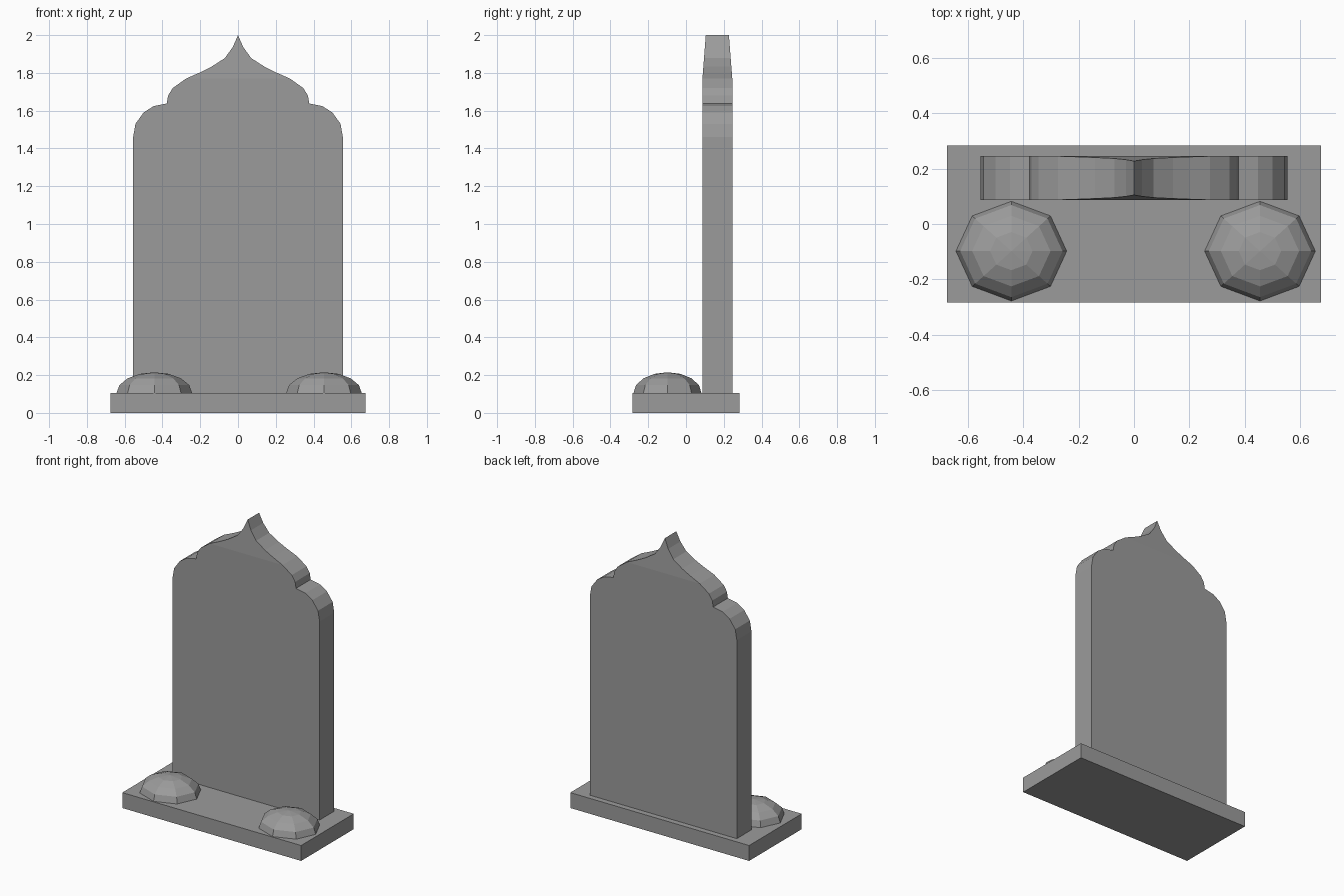
import bpy
import bmesh
from math import sin, cos, pi

cube = bpy.data.objects.get("Cube")
if cube:
    bpy.data.objects.remove(cube, do_unlink=True)

# Single stone colour
stone = bpy.data.materials.new("grey stone")
stone.use_nodes = True
grey = (0.33, 0.33, 0.33, 1)
stone.diffuse_color = grey
stone.node_tree.nodes["Principled BSDF"].inputs["Base Color"].default_value = grey


def make_object(name, bm):
    bmesh.ops.recalc_face_normals(bm, faces=bm.faces)
    mesh = bpy.data.meshes.new(name)
    bm.to_mesh(mesh)
    bm.free()
    mesh.materials.append(stone)
    obj = bpy.data.objects.new(name, mesh)
    bpy.context.collection.objects.link(obj)
    return obj


BASE_TOP = 0.105

# Base plinth
bm = bmesh.new()
bmesh.ops.create_cube(bm, size=1)
for v in bm.verts:
    v.co.x *= 1.35
    v.co.y *= 0.567
    v.co.z = (v.co.z + 0.5) * BASE_TOP
make_object("base", bm)

# Upright slab: half outline from foot to tip, mirrored and extruded
FRONT, BACK, SHOULDER, TIP = 0.087, 0.245, 1.77, 2.0
half = [(0.555, BASE_TOP), (0.555, 1.46), (0.543, 1.53), (0.5, 1.59),
        (0.447, 1.624), (0.377, 1.638), (0.37, 1.68), (0.345, 1.72),
        (0.275, SHOULDER), (0.2, 1.803), (0.14, 1.833), (0.07, 1.878),
        (0.028, 1.936)]
outline = half + [(0, TIP)] + [(-x, z) for x, z in reversed(half)]
bm = bmesh.new()
face = bm.faces.new([bm.verts.new((x, FRONT, z)) for x, z in outline])
new = bmesh.ops.extrude_face_region(bm, geom=[face])["geom"]
for v in new:
    if isinstance(v, bmesh.types.BMVert):
        v.co.y = BACK
# Crease across the shoulders, thinning evenly towards the tip
bmesh.ops.bisect_plane(bm, geom=bm.verts[:] + bm.edges[:] + bm.faces[:],
                       plane_co=(0, 0, SHOULDER), plane_no=(0, 0, 1))
middle = (FRONT + BACK) / 2
for v in bm.verts:
    rise = max(0, (v.co.z - SHOULDER) / (TIP - SHOULDER))
    v.co.y = middle + (v.co.y - middle) * (1 - 0.225 * rise)
make_object("slab", bm)


# Faceted domes on the front corners
def dome(name, x, y, rx, ry, height, sides=8, steps=4):
    bm = bmesh.new()
    rings = []
    for i in range(steps):
        tilt = i * pi / 2 / steps
        rings.append([bm.verts.new((x + rx * cos(tilt) * cos(2 * pi * k / sides),
                                    y + ry * cos(tilt) * sin(2 * pi * k / sides),
                                    BASE_TOP + height * sin(tilt)))
                      for k in range(sides)])
    top = bm.verts.new((x, y, BASE_TOP + height))
    for k in range(sides):
        n = (k + 1) % sides
        for low, high in zip(rings, rings[1:]):
            bm.faces.new((low[k], low[n], high[n], high[k]))
        bm.faces.new((rings[-1][k], rings[-1][n], top))
    bm.faces.new(rings[0][::-1])
    return make_object(name, bm)


dome("right_dome", -0.443, -0.098, 0.2, 0.18, 0.11)
dome("left_dome", 0.455, -0.098, 0.2, 0.18, 0.11)
